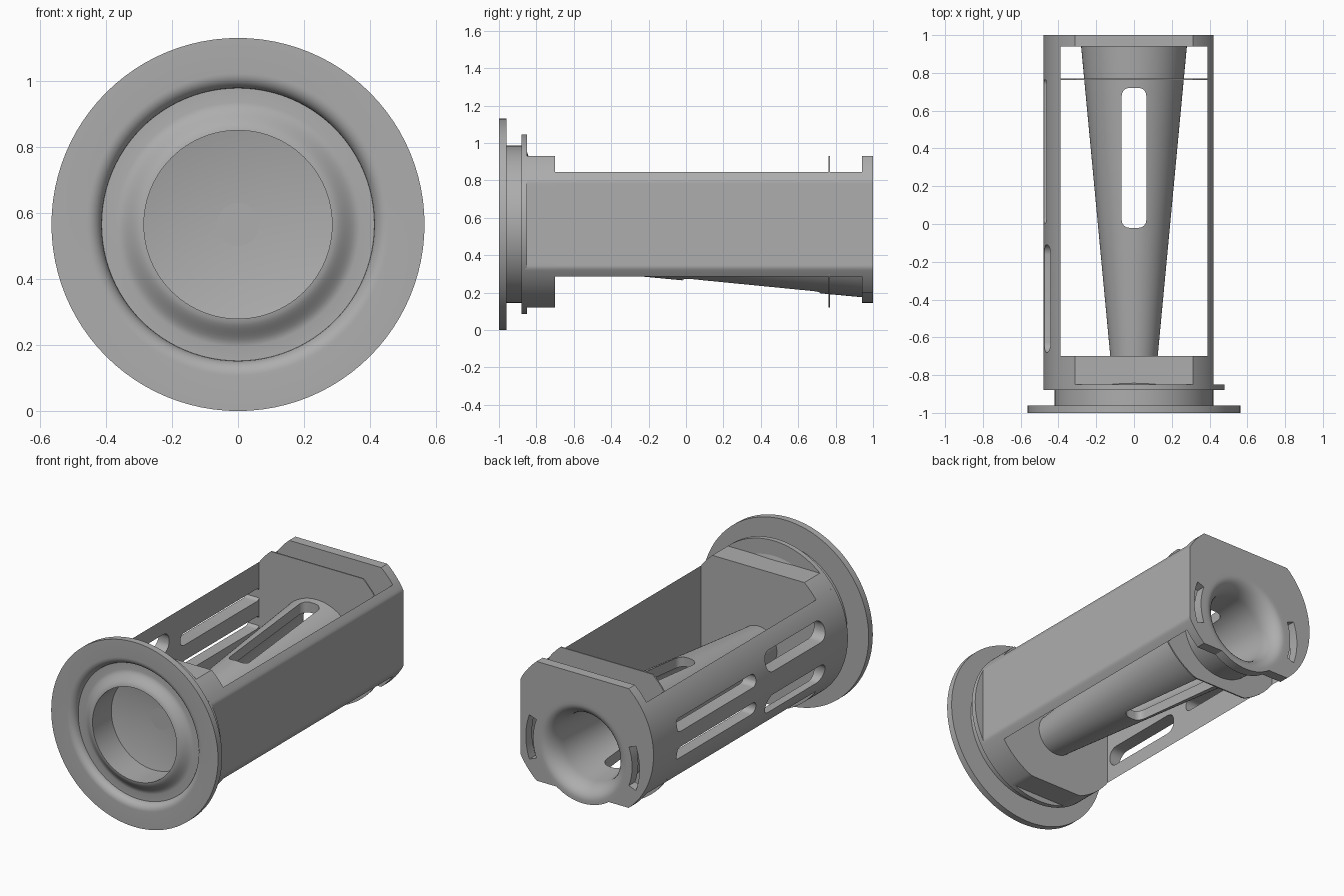
import bpy, bmesh, math
from mathutils import Vector

cube = bpy.data.objects.get("Cube")
if cube:
    bpy.data.objects.remove(cube)

AXIS, CONE_AXIS, R = 0.565, 0.455, 0.48

grey = bpy.data.materials.new("plain grey")
grey.use_nodes = True
COLOUR = (0.42, 0.42, 0.42, 1)
grey.diffuse_color = COLOUR
grey.node_tree.nodes["Principled BSDF"].inputs["Base Color"].default_value = COLOUR


def finish(bm, name):
    bmesh.ops.remove_doubles(bm, verts=bm.verts, dist=1e-5)
    bmesh.ops.recalc_face_normals(bm, faces=bm.faces)
    mesh = bpy.data.meshes.new(name)
    bm.to_mesh(mesh)
    bm.free()
    ob = bpy.data.objects.new(name, mesh)
    bpy.context.collection.objects.link(ob)
    mesh.materials.append(grey)
    return ob


def prism(name, points, start, depth):
    """Extrude a closed loop of 3D points along a vector."""
    bm = bmesh.new()
    face = bm.faces.new([bm.verts.new(Vector(p) + Vector(start)) for p in points])
    new = bmesh.ops.extrude_face_region(bm, geom=[face])["geom"]
    bmesh.ops.translate(bm, vec=depth, verts=[v for v in new if isinstance(v, bmesh.types.BMVert)])
    return finish(bm, name)


def along_y(name, outline, y0, y1, z=AXIS):
    return prism(name, [(x, 0, h) for x, h in outline], (0, y0, z), (0, y1 - y0, 0))


def lathe(name, profile, z, steps=96):
    """Spin (radius, y) points around a lengthwise axis."""
    bm = bmesh.new()
    verts = [bm.verts.new((r, y, z)) for r, y in profile]
    edges = [bm.edges.new(pair) for pair in zip(verts, verts[1:])]
    bmesh.ops.spin(bm, geom=verts + edges, cent=(0, 0, z), axis=(0, 1, 0),
                   angle=math.tau, steps=steps, use_merge=True)
    return finish(bm, name)


def arc(r, a0, a1, n=48):
    return [(r * math.cos(a0 + (a1 - a0) * i / n), r * math.sin(a0 + (a1 - a0) * i / n))
            for i in range(n + 1)]


def section(low, high, right=0.42):
    """Circle cut flat at the bottom, the top and the right."""
    return [(min(x, right), max(low, min(high, h))) for x, h in arc(R, 0, math.tau, 160)[:-1]]


def rounded(w, h, r):
    corners = [(w - r, h - r), (r - w, h - r), (r - w, r - h), (w - r, r - h)]
    return [(cx + x, cy + y) for k, (cx, cy) in enumerate(corners)
            for x, y in arc(r, k * math.pi / 2, (k + 1) * math.pi / 2, 6)]


def cut(ob, cutters):
    for cutter in cutters:
        mod = ob.modifiers.new("cut", "BOOLEAN")
        mod.operation, mod.object, mod.solver = "DIFFERENCE", cutter, "EXACT"
        cutter.hide_render = True
        cutter.hide_set(True)


# Front flange with its rounded groove, central lip and blind bore
groove = [(0.413 + 0.045 * (1 - math.cos(a)), -0.955 - 0.045 * math.sin(a))
          for a in [math.pi / 2 * i / 8 for i in range(9)]]
lip = [(0.285 + 0.085 * t, -0.955 - 0.045 * (1 - t * t * (3 - 2 * t)))
       for t in [i / 8 for i in range(9)]]
cup = lathe("front_flange", [(0, -0.75), (0.285, -0.75)] + lip + groove +
            [(0.565, -1), (0.565, -0.96), (0.42, -0.96), (0.42, -0.86), (0, -0.86 + 0.13), ], AXIS)

# Collar and front block, both bored for the cup
collar = along_y("collar_disc", arc(R, 0, math.tau, 128)[:-1], -0.88, -0.85)
block = along_y("front_block", section(-0.445, 0.365), -0.86, -0.70)
bore = along_y("bore_cutter", arc(0.3, 0, math.tau, 96)[:-1], -0.9, -0.74)
cut(collar, [bore])
cut(block, [bore])

# Side walls: rounded slotted one and flat solid one
half = math.acos(0.39 / R)
slotted = along_y("slotted_wall", arc(R, math.pi - half, math.pi + half), -0.86, 1)
solid = along_y("solid_wall", [(min(x, 0.42), h) for x, h in arc(R, -half, half)], -0.86, 1)
slots = []
for side in (-1, 1):
    for y, length, offset, height in ((0.385, 0.385, 0.085, 0.038), (-0.395, 0.285, 0.13, 0.06)):
        outline = [(0, a, b) for a, b in rounded(length, height, height * 0.9)]
        slots.append(prism("wall_slot_cutter", outline, (-0.6, y, AXIS + side * offset), (0.3, 0, 0)))
cut(slotted, slots)

# Tapered hollow tube ending in a smooth bell mouth
bell = [(0.29 - 0.08 * math.sin(a), 1 - 0.12 * (1 - math.cos(a)))
        for a in [math.pi / 2 * i / 10 for i in range(11)]]
tube = lathe("tapered_tube", [(0.125, -0.705), (0.28, 0.94), (0.31, 0.94), (0.31, 1)] + bell +
             [(0.075, -0.705), (0.125, -0.705)], CONE_AXIS)
cut(tube, [prism("tube_slot_cutter", [(a, b, 0) for a, b in rounded(0.065, 0.37, 0.04)],
                 (0, 0.35, 0), (0, 0, 1))])

# Back plate with curved slots beside the mouth
back = along_y("back_plate", section(-0.365, 0.365), 0.94, 1)
cutters = [along_y("mouth_cutter", arc(0.305, 0, math.tau, 96)[:-1], 0.9, 1.1, CONE_AXIS)]
for mid in (0, math.pi):
    outline = arc(0.385, mid - 0.36, mid + 0.36, 16) + arc(0.335, mid + 0.36, mid - 0.36, 16)
    cutters.append(along_y("arc_slot_cutter", outline, 0.9, 1.1, CONE_AXIS))
cut(back, cutters)

# Thin divider around the tube
divider = along_y("thin_divider", section(-0.445, 0.365, 0.4), 0.762, 0.77)
cut(divider, [along_y("divider_cutter", arc(0.255, 0, math.tau, 96)[:-1], 0.7, 0.8, CONE_AXIS)])

# Smooth shading with crisp edges
for ob in (cup, collar, block, slotted, solid, tube, back, divider):
    bpy.ops.object.select_all(action="DESELECT")
    ob.select_set(True)
    bpy.context.view_layer.objects.active = ob
    for mod in list(ob.modifiers):
        bpy.ops.object.modifier_apply(modifier=mod.name)
    bpy.ops.object.shade_smooth_by_angle(angle=math.radians(32))
